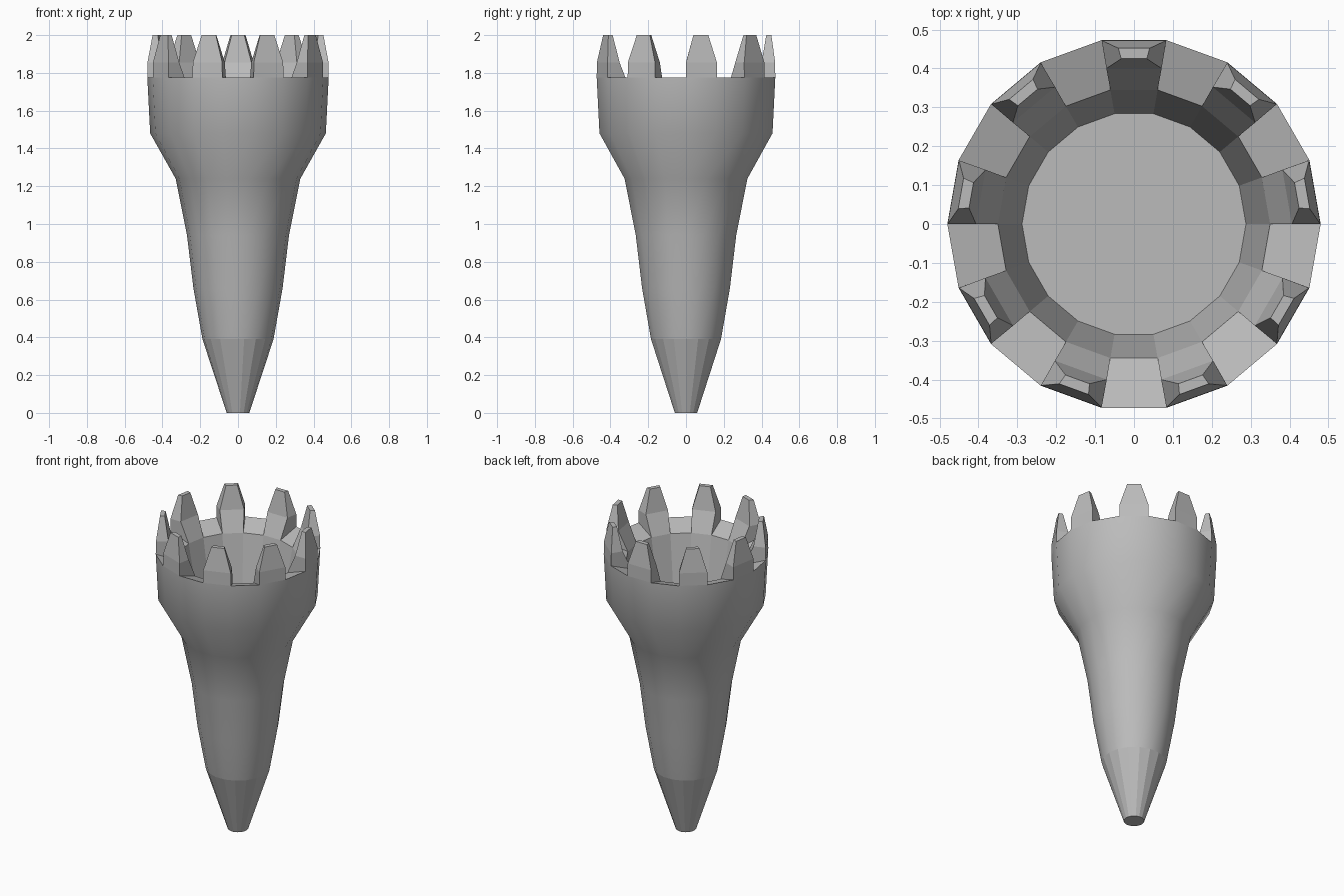
import bpy, bmesh
from math import radians, cos, sin
from mathutils import Vector

cube = bpy.data.objects.get("Cube")
if cube:
    bpy.data.objects.remove(cube)

SIDES = 18
STEP = radians(360 / SIDES)

# Material
metal = bpy.data.materials.new("plain_grey")
metal.use_nodes = True
grey = (0.5, 0.5, 0.5, 1)
metal.diffuse_color = grey
metal.node_tree.nodes["Principled BSDF"].inputs["Base Color"].default_value = grey

bm = bmesh.new()


def polar(radius, angle, z):
    return Vector((radius * cos(angle), radius * sin(angle), z))


def ring(radius, z):
    return [bm.verts.new(polar(radius, i * STEP, z)) for i in range(SIDES)]


def bridge(low, high, smooth=False, skip_alternate=False):
    n = len(low)
    for i in range(n):
        if skip_alternate and i % 2 == 0:
            continue
        j = (i + 1) % n
        face = bm.faces.new((low[i], low[j], high[j], high[i]))
        face.smooth = smooth


# Body: faceted tip, smooth flared shell, sloped rim and hollow bowl
outer = [(0.06, 0), (0.188, 0.39), (0.236, 0.66), (0.27, 0.94),
         (0.33, 1.24), (0.465, 1.48), (0.48, 1.775)]
rings = [ring(r, z) for r, z in outer]
for k in range(len(rings) - 1):
    bridge(rings[k], rings[k + 1], smooth=k > 0)
rim_out = rings[-1]
rim_in = ring(0.35, 1.73)
floor = ring(0.288, 1.4)
bridge(rim_out, rim_in, skip_alternate=True)
bridge(rim_in, floor)
bm.faces.new(floor)
bm.faces.new(list(reversed(rings[0])))

# Crown teeth: a straight block with a tapered point on every other segment
for i in range(0, SIDES, 2):
    j = (i + 1) % SIDES
    middle = (i + 0.5) * STEP
    out = Vector((cos(middle), sin(middle), 0))
    side = Vector((-sin(middle), cos(middle), 0))

    def loop(r_out, w_out, r_in, w_in, z):
        corners = ((r_out, -w_out), (r_out, w_out), (r_in, w_in), (r_in, -w_in))
        return [bm.verts.new(out * r + side * w + Vector((0, 0, z))) for r, w in corners]

    base = [rim_out[i], rim_out[j], rim_in[j], rim_in[i]]
    block = loop(0.472, 0.083, 0.4, 0.071, 1.855)
    point = loop(0.452, 0.04, 0.425, 0.033, 2.0)
    bridge(base, block)
    bridge(block, point)
    bm.faces.new(point)

bmesh.ops.recalc_face_normals(bm, faces=bm.faces)
mesh = bpy.data.meshes.new("crowned_cone")
bm.to_mesh(mesh)
bm.free()
mesh.materials.append(metal)
body = bpy.data.objects.new("crowned_cone", mesh)
bpy.context.collection.objects.link(body)
